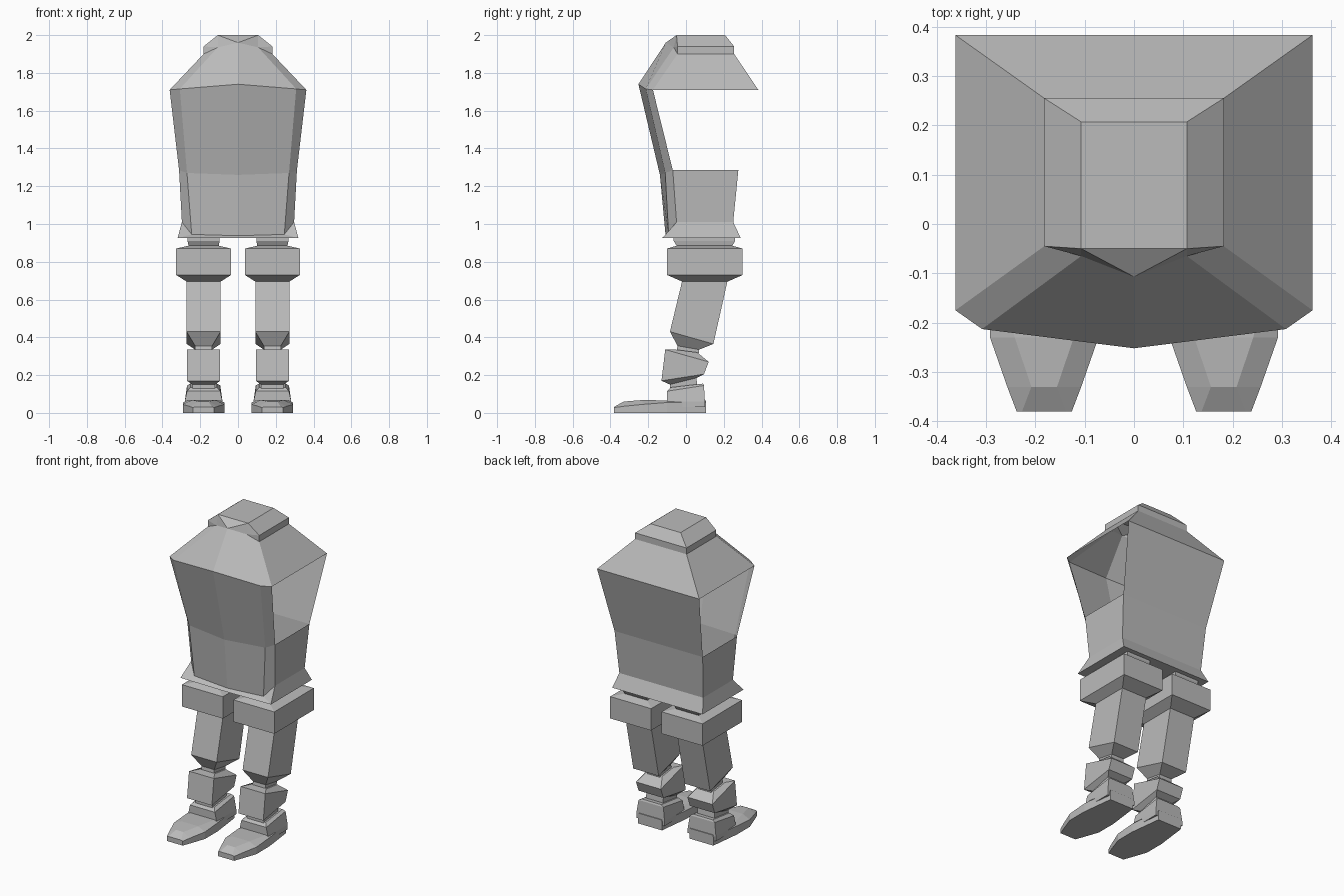
import bpy, bmesh

if "Cube" in bpy.data.objects:
    bpy.data.objects.remove(bpy.data.objects["Cube"])

grey = bpy.data.materials.new("plain grey")
grey.diffuse_color = (0.5, 0.5, 0.5, 1)
grey.use_nodes = True
grey.node_tree.nodes["Principled BSDF"].inputs["Base Color"].default_value = grey.diffuse_color
LEG_X = 0.182


def finish(name, bm, fix_normals=True):
    bmesh.ops.remove_doubles(bm, verts=bm.verts, dist=0.0005)
    if fix_normals:
        bmesh.ops.recalc_face_normals(bm, faces=bm.faces)
    mesh = bpy.data.meshes.new(name)
    bm.to_mesh(mesh)
    bm.free()
    mesh.materials.append(grey)
    obj = bpy.data.objects.new(name, mesh)
    bpy.context.collection.objects.link(obj)
    return obj


def loft(name, rings):
    """Skin a list of equal-length closed rings and cap both ends."""
    bm = bmesh.new()
    vs = [[bm.verts.new(p) for p in r] for r in rings]
    for a, b in zip(vs, vs[1:]):
        for i in range(len(a)):
            j = (i + 1) % len(a)
            bm.faces.new((a[i], a[j], b[j], b[i]))
    bm.faces.new(vs[0][::-1])
    bm.faces.new(vs[-1])
    return finish(name, bm)


def tilted_rect(cx, half, yf, zf, yb, zb):
    """Rectangular ring whose front and back edges have their own heights."""
    return [(cx - half, yf, zf), (cx + half, yf, zf),
            (cx + half, yb, zb), (cx - half, yb, zb)]


# Torso: right half points, mirrored into a shell with open arm sides
P = {
    "cap_f": (.107, -.05, 2), "cap_b": (.107, .207, 2),
    "collar_f": (.182, -.045, 1.94), "collar_b": (.182, .255, 1.94),
    "neck_f": (.182, -.045, 1.90), "neck_b": (.182, .255, 1.90),
    "throat": (.107, -.065, 1.935), "throat_c": (0, -.107, 1.96),
    "chest_c": (0, -.252, 1.74), "chest": (.308, -.213, 1.715),
    "shoulder_f": (.362, -.175, 1.71), "shoulder_b": (.362, .383, 1.71),
    "waist_c": (0, -.138, 1.26), "waist": (.27, -.11, 1.27),
    "waist_f": (.312, -.07, 1.285), "waist_b": (.312, .277, 1.285),
    "hip_c": (0, -.108, .938), "hip": (.245, -.092, .945),
    "hip_f": (.297, -.05, 1.01), "hip_b": (.297, .25, 1.01),
    "hem_c": (0, -.13, .925), "hem_f": (.32, -.125, .925), "hem_b": (.32, .29, .925),
}
HALF_FACES = [
    "cap_f throat_c throat", "cap_f throat collar_f", "cap_f collar_f collar_b cap_b",
    "throat neck_f collar_f", "collar_f neck_f neck_b collar_b",
    "throat_c chest_c chest throat", "throat chest shoulder_f neck_f",
    "neck_f shoulder_f shoulder_b neck_b",
    "chest_c waist_c waist chest", "chest waist waist_f shoulder_f",
    "waist_c hip_c hip waist", "waist hip hip_f waist_f",
    "waist_f hip_f hip_b waist_b",
    "hip_c hem_c hem_f hip", "hip hem_f hip_f", "hip_f hem_f hem_b hip_b",
]
CROSS_FACES = ["cap_f cap_b", "cap_b collar_b", "collar_b neck_b", "neck_b shoulder_b",
               "shoulder_b waist_b", "waist_b hip_b", "hip_b hem_b", "hem_b hem_f"]
bm = bmesh.new()


def pt(name, side):
    x, y, z = P[name]
    return bm.verts.new((x * side, y, z))


for side in (1, -1):
    for names in HALF_FACES:
        bm.faces.new([pt(n, side) for n in names.split()][::side])
bm.faces.new([pt("cap_f", 1), pt("cap_f", -1), pt("throat_c", 1)])
for names in CROSS_FACES:
    a, b = names.split()
    bm.faces.new([pt(a, 1), pt(b, 1), pt(b, -1), pt(a, -1)])
finish("torso", bm)

for side, label in ((1, "right"), (-1, "left")):
    cx = side * LEG_X

    def rings(rows):
        return [tilted_rect(cx, *r) for r in rows]

    # Hip block with a short neck and bevelled top and bottom
    loft(label + "_hip_block", rings([
        (.085, -.065, .925, .26, .925), (.085, -.065, .91, .26, .91),
        (.08, -.05, .885, .245, .885), (.145, -.1, .87, .3, .87),
        (.145, -.1, .73, .3, .73), (.09, -.02, .695, .22, .695)]))
    # Thigh tapering into the knee
    loft(label + "_thigh", rings([
        (.09, -.02, .7, .22, .7), (.09, -.085, .43, .145, .365),
        (.045, -.045, .355, .07, .335), (.045, -.05, .32, .065, .3)]))
    # Shin tapering into the ankle
    loft(label + "_shin", rings([
        (.055, -.055, .335, .06, .32), (.088, -.11, .335, .12, .27),
        (.088, -.13, .17, .095, .205), (.06, -.085, .15, .055, .185),
        (.06, -.085, .125, .06, .14)]))
    # Ankle cuff above the heel
    loft(label + "_ankle_cuff", rings([
        (.07, -.08, .135, .09, .155), (.088, -.1, .115, .095, .145),
        (.1, -.1, .06, .1, .06), (.1, -.1, .03, .1, .03)]))
    # Shoe: sections from toe to heel (y, sole half, rim z, top half, top z)
    shoe = [(-.38, .056, .028, .045, .032), (-.33, .075, .035, .026, .06),
            (-.23, .11, .045, .06, .068), (-.1, .11, .055, .085, .066),
            (.105, .085, .055, .08, .066)]
    loft(label + "_shoe", [
        [(cx - w, y, 0), (cx + w, y, 0), (cx + w, y, zr),
         (cx + t, y, zt), (cx - t, y, zt), (cx - w, y, zr)]
        for y, w, zr, t, zt in shoe])
